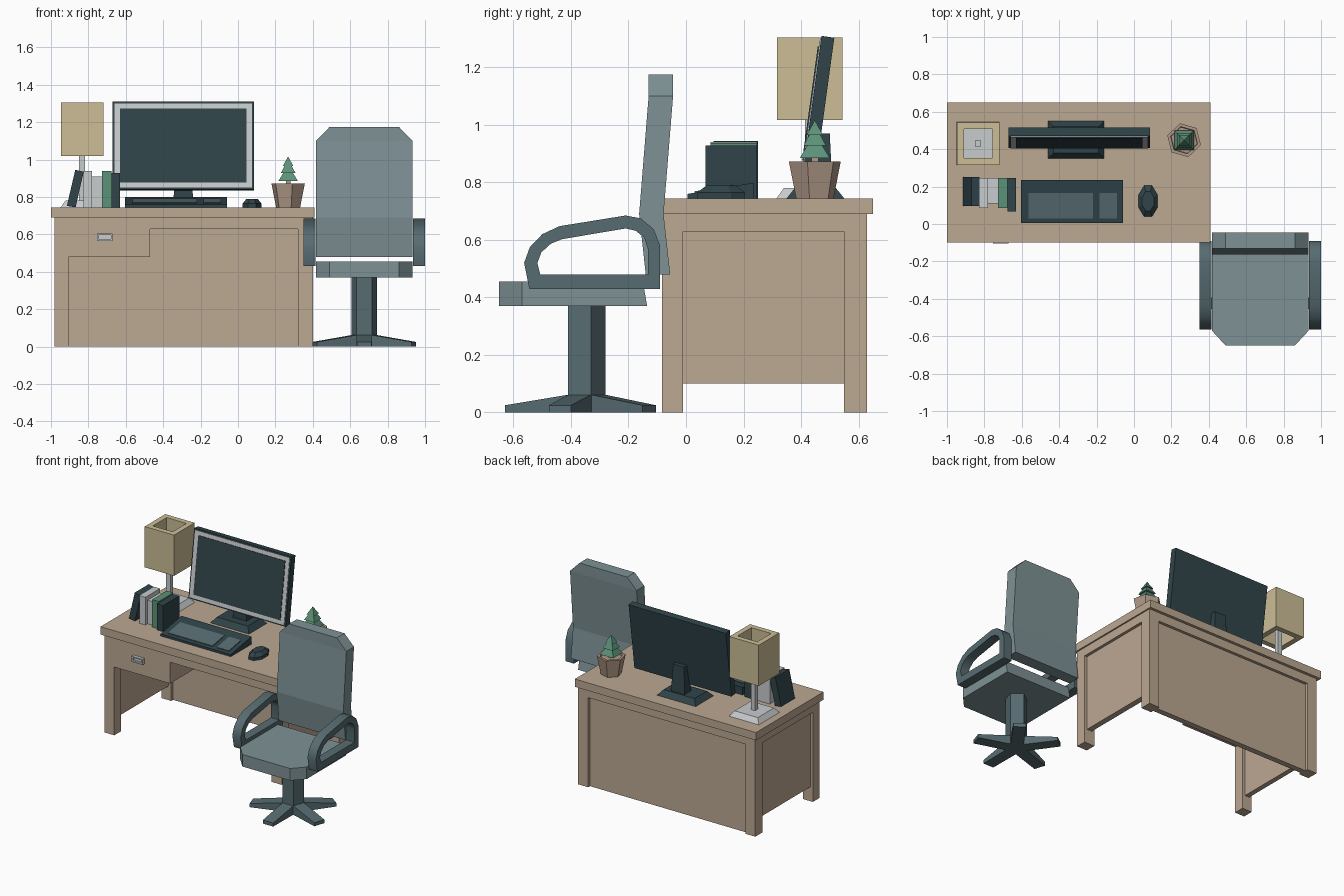
import bpy, bmesh, math
from mathutils import Matrix, Vector

if "Cube" in bpy.data.objects:
    bpy.data.objects.remove(bpy.data.objects["Cube"])


def material(name, r, g, b):
    m = bpy.data.materials.new(name)
    lin = [((c / 255 + 0.055) / 1.055) ** 2.4 for c in (r, g, b)]
    m.diffuse_color = (*lin, 1)
    m.use_nodes = True
    m.node_tree.nodes["Principled BSDF"].inputs["Base Color"].default_value = m.diffuse_color
    return m


WOOD = material("tan wood", 188, 168, 146)
PAD = material("grey blue padding", 126, 145, 149)
FRAME = material("dark blue grey", 87, 108, 113)
DARK = material("near black teal", 48, 68, 74)
SHADE = material("lamp cream", 204, 190, 150)
PALE = material("pale grey", 200, 204, 206)
GREEN = material("leaf green", 92, 146, 120)
CLAY = material("clay", 176, 152, 135)


def loft(name, rings, mat, closed=False, matrix=None):
    """Skin equal-length rings; cap the ends, or join last to first."""
    bm = bmesh.new()
    vs = [[bm.verts.new(p) for p in ring] for ring in rings]
    n = len(vs[0])
    pairs = list(zip(vs, vs[1:])) + ([(vs[-1], vs[0])] if closed else [])
    for a, b in pairs:
        for i in range(n):
            j = (i + 1) % n
            bm.faces.new((a[i], a[j], b[j], b[i]))
    if not closed:
        bm.faces.new(vs[0])
        bm.faces.new(vs[-1])
    bmesh.ops.recalc_face_normals(bm, faces=bm.faces)
    if matrix:
        bm.transform(matrix)
    me = bpy.data.meshes.new(name)
    bm.to_mesh(me)
    bm.free()
    me.materials.append(mat)
    ob = bpy.data.objects.new(name, me)
    bpy.context.collection.objects.link(ob)
    return ob


def rect(x0, x1, y0, y1, z):
    return [(x0, y0, z), (x1, y0, z), (x1, y1, z), (x0, y1, z)]


def box(name, x, y, z, mat, taper=0, matrix=None):
    t = taper
    return loft(name, [rect(*x, *y, z[0]),
                       rect(x[0] + t, x[1] - t, y[0] + t, y[1] - t, z[1])], mat, matrix=matrix)


def ngon(cx, cy, r, n, z, turn=0):
    return [(cx + r * math.cos(turn + math.tau * i / n),
             cy + r * math.sin(turn + math.tau * i / n), z) for i in range(n)]


# Desk
box("desk_top", (-1, .41), (-.1, .65), (.69, .745), WOOD)
for sx, x in (("left", (-.98, -.905)), ("right", (.32, .40))):
    for sy, y in (("front", (-.083, -.01)), ("back", (.55, .63))):
        box(f"desk_leg_{sy}_{sx}", x, y, (0, .69), WOOD)
    box(f"desk_side_rail_{sx}", x, (-.01, .55), (.63, .69), WOOD)
    box(f"desk_side_panel_{sx}", (x[0] + .02, x[1] - .02), (-.01, .55), (.1, .63), WOOD)
box("desk_back_rail", (-.905, .32), (.55, .63), (.63, .69), WOOD)
box("desk_back_panel", (-.905, .32), (.57, .61), (0, .63), WOOD)
box("desk_front_rail", (-.47, .32), (-.083, -.01), (.63, .69), WOOD)
box("drawer", (-.905, -.47), (-.083, .57), (.48, .69), WOOD)
outer = [(-.755, .565), (-.67, .565), (-.67, .605), (-.755, .605)]
inner = [(-.745, .575), (-.68, .575), (-.68, .597), (-.745, .597)]
loft("drawer_handle", [[(x, y, z) for x, z in ring] for ring, y in
                       ((outer, -.083), (outer, -.104), (inner, -.104), (inner, -.083))],
     PALE, closed=True)
box("handle_plate", (-.745, -.68), (-.09, -.083), (.575, .597), PALE)

# Chair seat and backrest
CX, CY = .675, -.352


def seat_ring(rear, z):
    half = [(.185, -.65), (.259, -.57), (.259, rear)]
    return [(CX + x, y, z) for x, y in half] + [(CX - x, y, z) for x, y in reversed(half)]


loft("chair_seat", [seat_ring(-.135, .37), seat_ring(-.15, .455)], PAD)
loft("chair_back", [rect(CX - w, CX + w, y, y + .085, z) for z, y, w in
                    ((.48, -.14, .259), (.69, -.163, .259),
                     (1.10, -.13, .259), (1.175, -.13, .185))], PAD)

# Chair arms: closed loops seen from the side
arm_out = [(-.545, .43), (-.563, .52), (-.543, .575), (-.50, .62), (-.44, .648),
           (-.21, .685), (-.157, .675), (-.112, .637), (-.09, .58), (-.09, .43)]
arm_in = [(-.507, .48), (-.517, .52), (-.503, .557), (-.47, .587), (-.43, .603),
          (-.21, .640), (-.175, .632), (-.145, .608), (-.133, .57), (-.133, .48)]
for side, x0, x1 in (("left", .35, .415), ("right", .935, 1.0)):
    arm = loft("chair_arm_" + side, [[(x, y, z) for y, z in ring] for ring, x in
               ((arm_out, x0), (arm_out, x1), (arm_in, x1), (arm_in, x0))], FRAME, closed=True)
    bpy.ops.object.select_all(action='DESELECT')
    arm.select_set(True)
    bpy.context.view_layer.objects.active = arm
    bpy.ops.object.shade_smooth_by_angle(angle=math.radians(35))

# Chair post and five-spoke foot
loft("chair_post", [ngon(CX, CY, .072, 5, z, math.pi / 2) for z in (0, .37)], FRAME)
for i in range(5):
    place = Matrix.Translation((CX, CY, 0)) @ Matrix.Rotation(
        -math.pi / 2 + i * math.tau / 5, 4, 'Z')
    loft(f"chair_foot_{i + 1}", [[(d, -w, 0), (d, w, 0), (d, w, h), (d, -w, h)]
                                 for d, w, h in ((.05, .042, .063), (.278, .04, .025))],
         FRAME, matrix=place)

# Lamp
LX, LY = -.833, .43
box("lamp_base", (LX - .115, LX + .115), (LY - .115, LY + .115), (.745, .78), PALE, .025)
box("lamp_post", (LX - .016, LX + .016), (LY - .016, LY + .016), (.78, 1.08), PALE)


def square(h, z):
    return rect(LX - h, LX + h, LY - h, LY + h, z)


loft("lamp_shade", [square(.114, 1.018), square(.114, 1.305),
                    square(.077, 1.305), square(.077, 1.018)], SHADE, closed=True)

# Monitor, tilted back, with bezel and screen plates
MX = -.2925
tilt = Matrix.Translation((MX, .407, .84)) @ Matrix.Rotation(math.radians(-7.8), 4, 'X')
box("monitor_body", (-.378, .378), (0, .045), (0, .474), DARK, matrix=tilt)
box("monitor_bezel", (-.368, .368), (-.004, 0), (.010, .464), PALE, matrix=tilt)
box("monitor_screen", (-.338, .338), (-.008, -.004), (.036, .436), DARK, matrix=tilt)
box("monitor_foot", (-.46, -.16), (.35, .55), (.745, .782), DARK, .03)
box("monitor_neck", (MX - .053, MX + .053), (.435, .51), (.77, .97), DARK, .01)


# Keyboard wedge with two key plates
def key_z(y):
    return .76 + (y - .005) * .17


def wedge(name, x, y, low, rise, mat):
    loft(name, [[(a, y[0], low(y[0])), (a, y[1], low(y[1])),
                 (a, y[1], key_z(y[1]) + rise), (a, y[0], key_z(y[0]) + rise)] for a in x], mat)


wedge("keyboard", (-.605, -.06), (.005, .235), lambda y: .745, 0, DARK)
wedge("keys_main", (-.565, -.22), (.03, .165), key_z, .005, FRAME)
wedge("keys_number", (-.185, -.092), (.03, .165), key_z, .005, FRAME)

# Mouse
loft("mouse", [[(.075 + s * .054 * math.cos(a), .122 + s * .09 * math.sin(a), z)
                for a in [math.tau * (i + .5) / 8 for i in range(8)]]
               for s, z in ((1, .745), (1, .765), (.62, .789))], DARK)

# Books: one leaning, four upright
loft("book_leaning", [[(-.915, y, .752), (-.868, y, .745), (-.825, y, .935), (-.87, y, .945)]
                      for y in (.095, .25)], DARK)
for i, (x0, x1, y0, h, mat) in enumerate((
        (-.825, -.78, .085, .94, PALE), (-.78, -.727, .11, .91, PALE),
        (-.727, -.677, .085, .938, GREEN), (-.677, -.63, .067, .928, DARK))):
    box(f"book_{i + 1}", (x0, x1), (y0, .247), (.745, h), mat)

# Potted tree
PX, PY = .268, .448
loft("plant_pot", [ngon(PX, PY, r, 6, z, math.radians(44)) for r, z in
                   ((.067, .745), (.093, .873), (.075, .873), (.072, .86))], CLAY)
box("tree_trunk", (PX - .012, PX + .012), (PY - .012, PY + .012), (.86, .90), CLAY)
for i, (r, top, z0, z1) in enumerate(((.052, .022, .885, .935), (.039, .016, .928, .972),
                                      (.028, .001, .965, 1.015))):
    box(f"tree_tier_{i + 1}", (PX - r, PX + r), (PY - r, PY + r), (z0, z1), GREEN, r - top)
